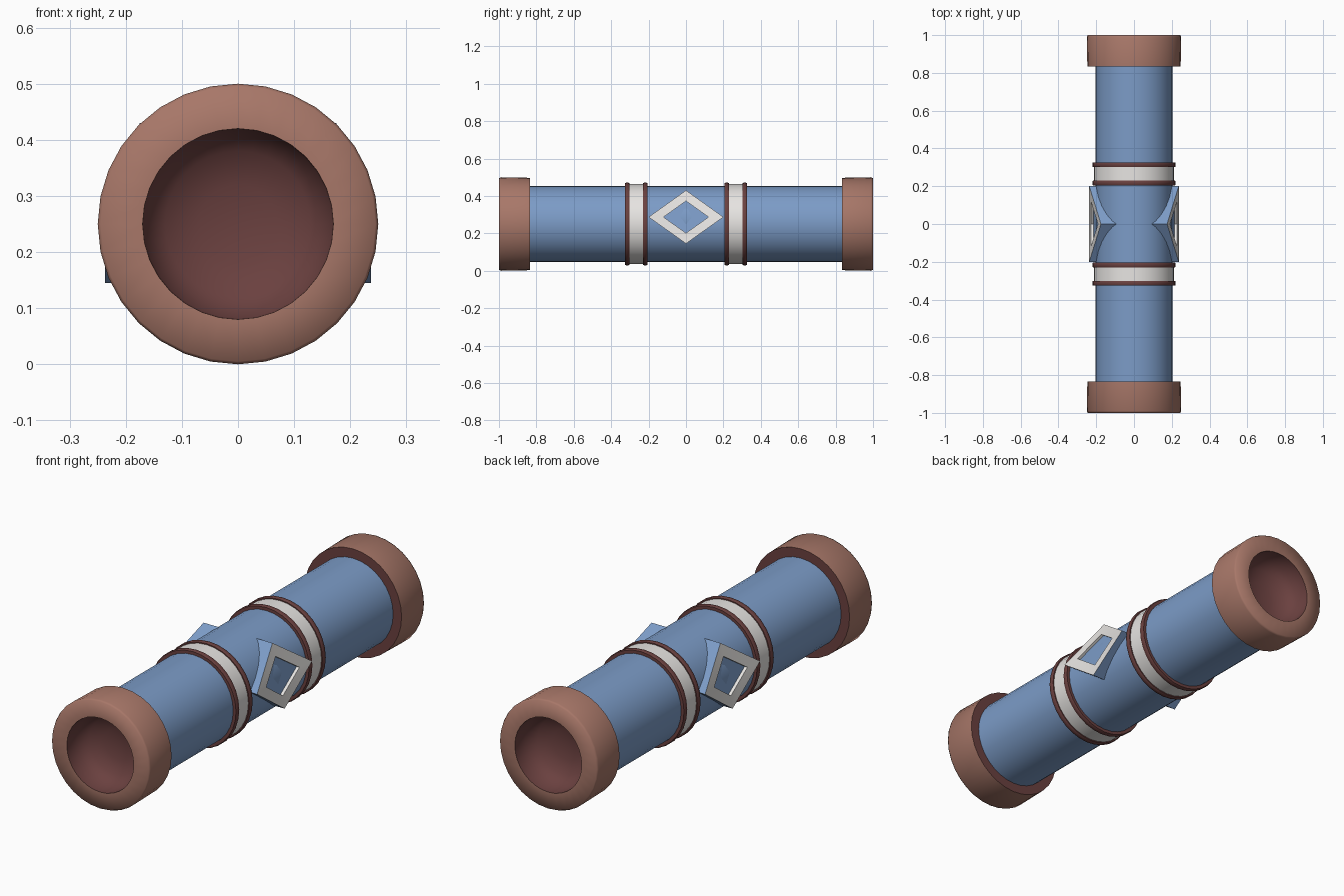
import bpy, bmesh, math
from mathutils import Vector

if "Cube" in bpy.data.objects:
    bpy.data.objects.remove(bpy.data.objects["Cube"])

AXIS_Z = 0.25


def make_material(name, rgb):
    mat = bpy.data.materials.new(name)
    mat.use_nodes = True
    mat.diffuse_color = (*rgb, 1)
    mat.node_tree.nodes["Principled BSDF"].inputs["Base Color"].default_value = (*rgb, 1)
    return mat


blue = make_material("dusty blue", (0.20, 0.33, 0.57))
brown = make_material("clay brown", (0.39, 0.185, 0.14))
maroon = make_material("dark maroon", (0.145, 0.052, 0.05))
white = make_material("off white", (0.80, 0.78, 0.76))


def finish(name, bm, materials, angle):
    """Turn a bmesh into a shaded object."""
    bmesh.ops.recalc_face_normals(bm, faces=bm.faces)
    mesh = bpy.data.meshes.new(name)
    bm.to_mesh(mesh)
    bm.free()
    for mat in materials:
        mesh.materials.append(mat)
    mesh.shade_smooth()
    mesh.set_sharp_from_angle(angle=math.radians(angle))
    obj = bpy.data.objects.new(name, mesh)
    bpy.context.collection.objects.link(obj)
    return obj


def lathe(name, profile, materials, slots=None, angle=40, side=1, sides=32):
    """Turn a (y, radius) profile around the long axis."""
    bm = bmesh.new()
    rings = []
    for y, r in profile:
        if r == 0:
            rings.append([bm.verts.new((0, side * y, AXIS_Z))] * sides)
        else:
            turns = [math.tau * i / sides for i in range(sides)]
            rings.append([bm.verts.new((r * math.sin(a), side * y, AXIS_Z + r * math.cos(a)))
                          for a in turns])
    for k in range(len(rings) - 1):
        a, b = rings[k], rings[k + 1]
        for i in range(sides):
            j = (i + 1) % sides
            corners = list(dict.fromkeys((a[i], a[j], b[j], b[i])))
            face = bm.faces.new(corners)
            face.material_index = slots[k] if slots else 0
    return finish(name, bm, materials, angle)


# Main tube
lathe("tube", [(-0.86, 0.204), (0.86, 0.204)], [blue])

for side, end in ((-1, "front"), (1, "back")):
    # Hollow end cap: maroon inner lip, brown body, maroon recess
    lathe(end + "_cap",
          [(0.835, 0.19), (0.835, 0.247), (0.99, 0.25), (1.0, 0.245), (1.0, 0.17),
           (0.93, 0.168), (0.89, 0.13), (0.87, 0.07), (0.865, 0)],
          [brown, maroon], [1, 0, 0, 0, 1, 1, 1, 1], angle=80, side=side)
    # White band with a dark trim ring on either edge
    lathe(end + "_band", [(0.22, 0.2), (0.22, 0.213), (0.31, 0.213), (0.31, 0.2)],
          [white], side=side)
    for label, y in (("inner", 0.205), ("outer", 0.302)):
        lathe(f"{end}_{label}_trim",
              [(y, 0.195), (y, 0.218), (y + 0.006, 0.221), (y + 0.018, 0.221),
               (y + 0.024, 0.218), (y + 0.024, 0.195)], [maroon], side=side)


def diamond(name, side):
    """Blue diamond block with a raised white frame, its top leaning inward."""
    bm = bmesh.new()
    middle = Vector((0.215, 0, 0.287))
    outer = [Vector(p) for p in ((0.175, 0, 0.43), (0.237, 0.2, 0.287),
                                 (0.237, 0, 0.145), (0.237, -0.2, 0.287))]
    inner = [middle.lerp(p, 0.6) for p in outer]
    floor = [p - Vector((0.014, 0, 0)) for p in inner]
    base = [Vector((0.06, p.y, p.z)) for p in outer]
    loops = [[bm.verts.new((side * p.x, p.y, p.z)) for p in ring]
             for ring in (base, outer, inner, floor)]
    for k, slot in enumerate((0, 1, 1)):
        for i in range(4):
            j = (i + 1) % 4
            face = bm.faces.new((loops[k][i], loops[k][j], loops[k + 1][j], loops[k + 1][i]))
            face.material_index = slot
    bm.faces.new(loops[3])
    bm.faces.new(loops[0])
    finish(name, bm, [blue, white], 30)


diamond("left_diamond", 1)
diamond("right_diamond", -1)
